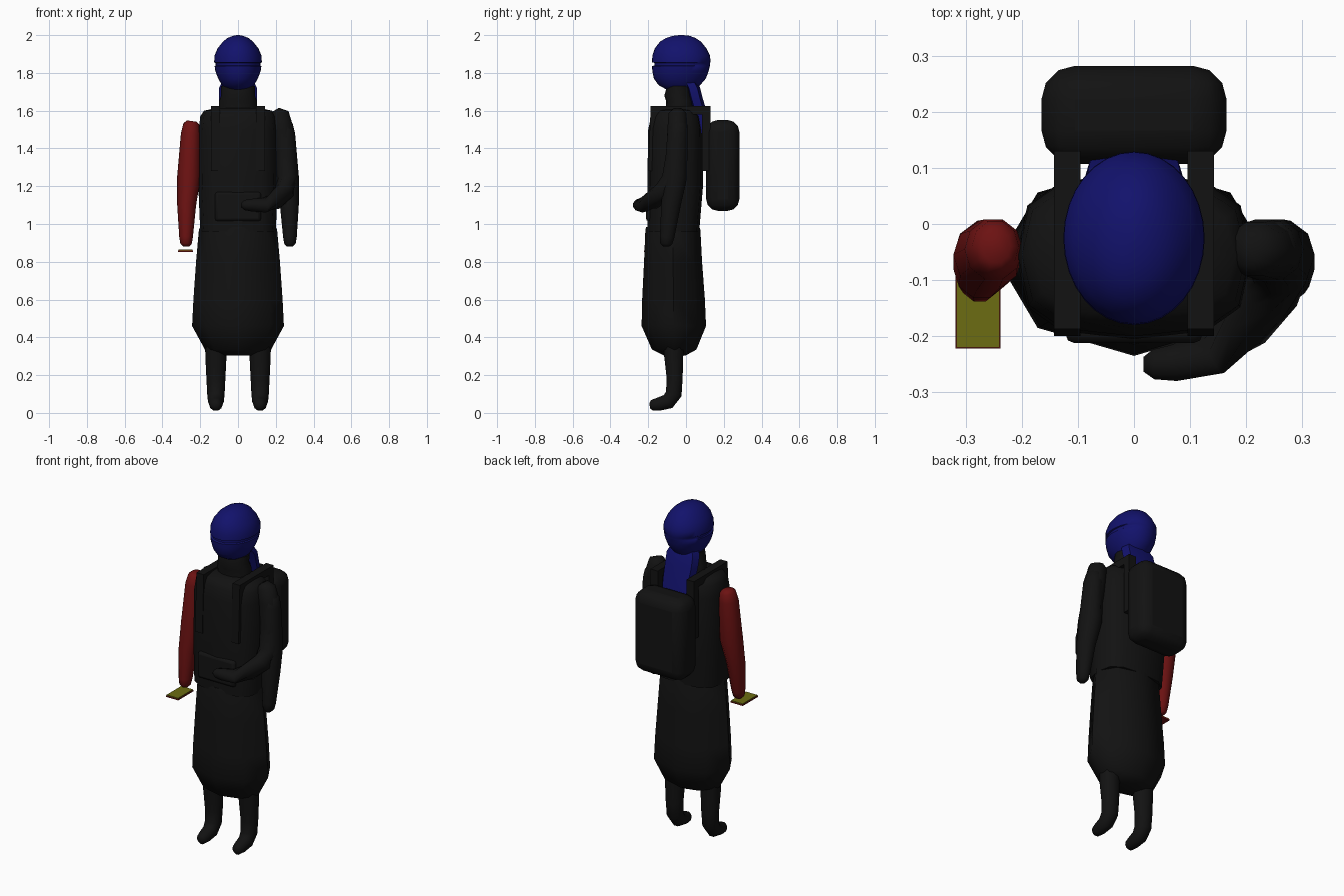
import bpy
from math import cos, sin, pi, radians
from mathutils import Vector

if "Cube" in bpy.data.objects:
    bpy.data.objects.remove(bpy.data.objects["Cube"])


def material(name, r, g, b):
    m = bpy.data.materials.new(name)
    m.diffuse_color = (r, g, b, 1)
    m.use_nodes = True
    m.node_tree.nodes["Principled BSDF"].inputs["Base Color"].default_value = m.diffuse_color
    return m


BLACK = material("black_cloth", .006, .006, .006)
BLUE = material("blue_cloth", .006, .006, .15)
RED = material("red_cloth", .15, .006, .006)
YELLOW = material("yellow_paper", .15, .15, .006)


def finish(ob, mat, angle=50):
    ob.data.materials.append(mat)
    bpy.ops.object.select_all(action='DESELECT')
    ob.select_set(True)
    bpy.context.view_layer.objects.active = ob
    bpy.ops.object.shade_smooth_by_angle(angle=radians(angle))
    return ob


def loft(name, rings, mat, angle=50):
    """Skin equal-length vertex rings and cap both ends."""
    n = len(rings[0])
    verts = [v for r in rings for v in r]
    faces = [(k * n + i, k * n + (i + 1) % n, (k + 1) * n + (i + 1) % n, (k + 1) * n + i)
             for k in range(len(rings) - 1) for i in range(n)]
    faces += [tuple(range(n))[::-1], tuple(range(len(verts) - n, len(verts)))]
    me = bpy.data.meshes.new(name)
    me.from_pydata(verts, [], faces)
    ob = bpy.data.objects.new(name, me)
    bpy.context.collection.objects.link(ob)
    bpy.context.view_layer.objects.active = ob
    ob.select_set(True)
    bpy.ops.object.mode_set(mode='EDIT')
    bpy.ops.mesh.select_all(action='SELECT')
    bpy.ops.mesh.normals_make_consistent(inside=False)
    bpy.ops.object.mode_set(mode='OBJECT')
    return finish(ob, mat, angle)


def stack(name, levels, n, mat, power=1.0, angle=50):
    """Horizontal oval sections given as (z, half width, front y, back y)."""
    def sp(v):
        return abs(v) ** power * (1 if v > 0 else -1) if abs(v) > 1e-6 else 0
    rings = [[(rx * sp(cos(2 * pi * i / n)),
               (y0 + y1) / 2 + (y1 - y0) / 2 * sp(sin(2 * pi * i / n)), z)
              for i in range(n)] for z, rx, y0, y1 in levels]
    return loft(name, rings, mat, angle)


def limb(name, points, mat, n=10):
    """Round-ended tube through (x, y, z, radius a, radius b)."""
    pos = [Vector(p[:3]) for p in points]
    rings = []
    for k, p in enumerate(points):
        t = (pos[min(k + 1, len(pos) - 1)] - pos[max(k - 1, 0)]).normalized()
        u = Vector((0, 1, 0)).cross(t) if abs(t.y) < .6 else t.cross(Vector((0, 0, 1)))
        if abs(t.y) >= .6 or len(rings) and u.dot(last) < 0:
            u = u if not rings or u.dot(last) > 0 else -u
        u.normalize()
        last = u
        v = t.cross(u)
        rings.append([pos[k] + u * p[3] * cos(2 * pi * i / n) + v * p[4] * sin(2 * pi * i / n)
                      for i in range(n)])
    return loft(name, rings, mat, 60)


def box(name, lo, hi, mat, bevel=0, segments=3):
    lo, hi = Vector(lo), Vector(hi)
    bpy.ops.mesh.primitive_cube_add(size=1, location=(lo + hi) / 2)
    ob = bpy.context.object
    ob.name = name
    ob.scale = hi - lo
    bpy.ops.object.transform_apply(location=False, rotation=False, scale=True)
    if bevel:
        m = ob.modifiers.new("round", 'BEVEL')
        m.width, m.segments = bevel, segments
    return finish(ob, mat, 40)


# Wrapped head with a narrow eye slit
stack("head", [(1.70, .03, -.05, .0), (1.71, .06, -.10, .04), (1.735, .085, -.145, .075),
               (1.77, .105, -.17, .105), (1.81, .12, -.178, .12), (1.836, .124, -.18, .126),
               (1.839, .118, -.168, .127), (1.853, .119, -.168, .128), (1.856, .126, -.18, .129),
               (1.89, .125, -.178, .128), (1.93, .108, -.165, .108), (1.965, .08, -.138, .08),
               (1.985, .055, -.105, .05), (1.996, .028, -.07, .02), (2.0, .006, -.035, -.015)],
      32, BLUE)

# Neck and the cloth falling behind it
stack("neck", [(1.58, .10, -.11, .04), (1.65, .10, -.105, .04), (1.68, .09, -.115, .03),
               (1.73, .09, -.10, .03)], 16, BLACK)
scarf_path = [(.0, 1.75, .085), (.015, 1.72, .10), (.03, 1.66, .10), (.055, 1.58, .095),
              (.075, 1.48, .09)]
loft("scarf_tail", [[(w * sx, y + dy, z) for sx, dy in
                     ((-1, 0), (-.85, .045), (0, .06), (.85, .045), (1, 0), (0, -.01))]
                    for y, z, w in scarf_path], BLUE)

# Jacket and long skirt
stack("torso", [(.96, .2, -.205, .07), (1.2, .21, -.205, .09), (1.5, .207, -.2, .088),
                (1.57, .2, -.185, .075), (1.6, .18, -.165, .05), (1.615, .11, -.12, .02)],
      12, BLACK, .7)
stack("skirt", [(.985, .2, -.21, .07), (.97, .207, -.215, .076), (.8, .222, -.222, .085),
                (.6, .236, -.232, .1), (.46, .243, -.235, .106), (.335, .175, -.18, .055),
                (.305, .09, -.12, 0)], 8, BLACK, 1, 60)

# Legs with pointed feet
for side, s in (("left", 1), ("right", -1)):
    x = .117 * s
    limb(side + "_leg", [(x, -.065, .42, .058, .058), (x, -.065, .3, .056, .053),
                         (x, -.06, .18, .050, .044), (x, -.065, .1, .046, .045),
                         (x, -.095, .06, .042, .043), (x, -.15, .045, .036, .036),
                         (x, -.18, .04, .028, .03), (x, -.192, .038, .014, .015)], BLACK)

# Hanging arms, red on the right and black on the left
for name, s, mat in (("right_arm", -1, RED), ("left_arm", 1, BLACK)):
    limb(name, [(.245 * s, -.04, 1.545, .025, .03), (.247 * s, -.04, 1.53, .042, .047),
                (.25 * s, -.045, 1.48, .052, .056), (.26 * s, -.055, 1.25, .062, .064),
                (.272 * s, -.08, 1.1, .050, .054), (.275 * s, -.1, .93, .036, .04),
                (.275 * s, -.105, .895, .03, .033), (.275 * s, -.105, .88, .015, .016)], mat)

# Second left arm, folded across the waist
limb("folded_arm", [(.2, -.045, 1.605, .02, .03), (.215, -.045, 1.58, .055, .05),
                    (.235, -.045, 1.5, .06, .056), (.25, -.05, 1.38, .057, .056),
                    (.26, -.075, 1.24, .056, .056), (.245, -.12, 1.17, .052, .054),
                    (.2, -.18, 1.125, .046, .05), (.14, -.23, 1.1, .040, .042),
                    (.07, -.248, 1.1, .033, .034), (.035, -.25, 1.1, .027, .028),
                    (.017, -.25, 1.1, .012, .014)], BLACK)

# Backpack, hooked straps and belt pouch
box("backpack", (-.165, .107, 1.07), (.165, .282, 1.55), BLACK, .06)
for side, s in (("left", 1), ("right", -1)):
    hook = [(-.2, 1.28), (-.187, 1.625), (.13, 1.625), (.13, 1.28),
            (.085, 1.28), (.085, 1.58), (-.15, 1.58), (-.16, 1.28)]
    loft(side + "_strap", [[(x * s, y, z) for y, z in hook] for x in (.095, .143)], BLACK, 30)
box("belt_pouch", (-.122, -.212, 1.015), (.122, -.15, 1.17), BLACK, .015, 2)

# Small flat booklet under the right hand
box("booklet_cover", (-.318, -.222, .852), (-.238, -.08, .859), RED)
box("booklet_page", (-.316, -.22, .859), (-.24, -.082, .864), YELLOW)
